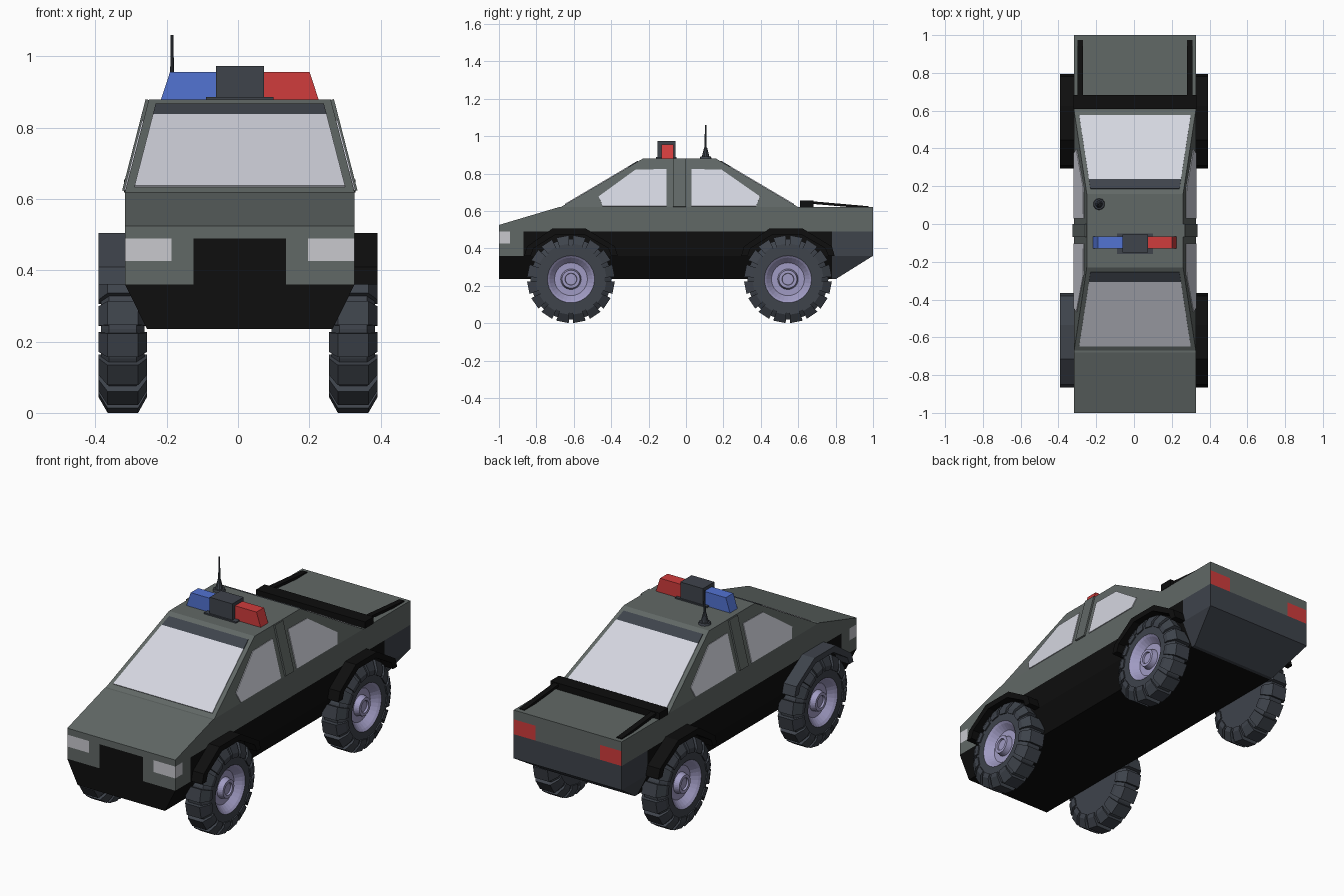
import bpy, bmesh, math
from mathutils import Vector

if "Cube" in bpy.data.objects:
    bpy.data.objects.remove(bpy.data.objects["Cube"])

def lin(c):
    return c / 12.92 if c <= 0.04045 else ((c + 0.055) / 1.055) ** 2.4

def mat(name, r, g, b):
    m = bpy.data.materials.new(name)
    m.diffuse_color = (lin(r / 255), lin(g / 255), lin(b / 255), 1)
    m.use_nodes = True
    m.node_tree.nodes["Principled BSDF"].inputs["Base Color"].default_value = m.diffuse_color
    return m

GREY = mat("body grey", 97, 104, 102)
BLACK = mat("black trim", 14, 14, 14)
SLATE = mat("dark slate", 62, 67, 75)
GLASS = mat("pale glass", 212, 214, 224)
LAMP = mat("headlight white", 200, 200, 206)
RED = mat("red light", 208, 60, 60)
BLUE = mat("blue light", 82, 115, 210)
RIM = mat("lavender rim", 160, 155, 195)
CX = 0.005          # the body sits slightly off centre

def finish(name, bm, *mats):
    bmesh.ops.recalc_face_normals(bm, faces=bm.faces)
    me = bpy.data.meshes.new(name)
    bm.to_mesh(me)
    bm.free()
    ob = bpy.data.objects.new(name, me)
    bpy.context.collection.objects.link(ob)
    for m in mats:
        me.materials.append(m)
    return ob

def prism(name, pts, vec, m):
    """Polygon swept along vec."""
    bm = bmesh.new()
    a = [bm.verts.new(p) for p in pts]
    b = [bm.verts.new(Vector(p) + Vector(vec)) for p in pts]
    n = len(a)
    bm.faces.new(a)
    bm.faces.new(b[::-1])
    for i in range(n):
        bm.faces.new((a[i], a[(i + 1) % n], b[(i + 1) % n], b[i]))
    return finish(name, bm, m)

def plate(name, pts, out, m, t=0.004):
    """Thin panel lying on a surface, raised by t."""
    p = [Vector(q) for q in pts]
    n = (p[1] - p[0]).cross(p[2] - p[0]).normalized()
    if n.dot(Vector(out)) < 0:
        n = -n
    return prism(name, [q - n * 0.003 for q in p], n * (t + 0.003), m)

def box(name, x0, x1, y0, y1, z0, z1, m):
    return prism(name, [(x0, y0, z0), (x1, y0, z0), (x1, y1, z0), (x0, y1, z0)], (0, 0, z1 - z0), m)

def stack(rings):
    """Rectangular rings (z, half width, y front, y back) joined upwards."""
    bm = bmesh.new()
    rows = [[bm.verts.new((CX + sx * w, y, z)) for sx, y in ((-1, a), (1, a), (1, b), (-1, b))]
            for z, w, a, b in rings]
    for lo, hi in zip(rows, rows[1:]):
        for i in range(4):
            bm.faces.new((lo[i], lo[(i + 1) % 4], hi[(i + 1) % 4], hi[i]))
    bm.faces.new(rows[0])
    bm.faces.new(rows[-1])
    bmesh.ops.recalc_face_normals(bm, faces=bm.faces)
    return bm

# Lower body: cut along panel lines, then coloured by position
bm = stack([(0.235, 0.26, -1, 0.80), (0.36, 0.322, -1, 1), (0.49, 0.322, -1, 1),
            (0.525, 0.322, -1, 1), (0.62, 0.322, -0.68, 1)])
cuts = [("y", v) for v in (-0.94, -0.87, 0.78)] + [("z", v) for v in (0.426, 0.57)]
cuts += [("x", CX + v) for v in (-0.192, -0.13, 0.13, 0.192)]
for ax, v in cuts:
    n = Vector([ax == k for k in "xyz"])
    bmesh.ops.bisect_plane(bm, geom=bm.verts[:] + bm.edges[:] + bm.faces[:], plane_co=n * v, plane_no=n)
bm.normal_update()

def body_colour(f):
    c = f.calc_center_median()
    ax, front, back = abs(c.x - CX), f.normal.y < -0.9, f.normal.y > 0.9
    if c.z < 0.36:
        return 2 if c.y > 0.78 else 1
    if c.z < 0.49:
        if c.y > 0.78:
            return 2
        if front and ax < 0.13:
            return 1
        if c.z > 0.426 and ((front and ax > 0.192) or (not front and c.y < -0.94)):
            return 3
        return 0 if c.y < -0.87 else 1
    return 4 if back and c.z < 0.57 and ax > 0.192 else 0

for f in bm.faces:
    f.material_index = body_colour(f)
finish("lower_body", bm, GREY, BLACK, SLATE, LAMP, RED)

# Cabin
finish("cabin", stack([(0.62, 0.322, -0.67, 0.60), (0.88, 0.255, -0.23, 0.16)]), GREY)

def half(z):
    return 0.322 - (z - 0.62) / 0.26 * 0.067

# Windscreens with a slate strip along the top
for name, y0, y1 in (("windscreen", -0.67, -0.23), ("rear_window", 0.60, 0.16)):
    def slope(z0, z1):
        return [(CX + s * (half(z) - 0.023), y0 + (y1 - y0) * (z - 0.62) / 0.26, z)
                for s, z in ((-1, z0), (1, z0), (1, z1), (-1, z1))]
    plate(name, slope(0.634, 0.835), (0, y0, 0.5), GLASS)
    plate(name + "_strip", slope(0.835, 0.865), (0, y0, 0.5), SLATE)

# Side windows and door pillars
FRONT_W = [(-0.467, 0.677), (-0.27, 0.82), (-0.104, 0.823), (-0.104, 0.624), (-0.445, 0.624)]
REAR_W = [(0.03, 0.823), (0.19, 0.823), (0.40, 0.677), (0.53, 0.624), (0.03, 0.624)]
REAR_W = [(0.03, 0.823), (0.19, 0.82), (0.395, 0.677), (0.375, 0.624), (0.03, 0.624)]
PILLAR = [(-0.07, 0.622), (-0.07, 0.878), (0.0, 0.878), (0.0, 0.622)]
for s, side in ((1, "right"), (-1, "left")):
    for name, pts, m, t in (("front_side_window", FRONT_W, GLASS, 0.004),
                            ("rear_side_window", REAR_W, GLASS, 0.004),
                            ("door_pillar", PILLAR, GREY, 0.009)):
        plate(f"{side}_{name}", [(CX + s * half(z), y, z) for y, z in pts], (s, 0, 0.2), m, t)

# Wheels: lathed tyre and rim plus wedge lugs
TYRE = [(0.262, 0.0), (0.262, 0.18), (0.285, 0.216), (0.362, 0.216), (0.385, 0.18), (0.385, 0.126)]
HUB = [(0.385, 0.128), (0.375, 0.115), (0.345, 0.088), (0.345, 0.055), (0.375, 0.048),
       (0.375, 0.032), (0.365, 0.030), (0.365, 0.0)]
LUG = [(0.255, 0.165), (0.255, 0.19), (0.28, 0.235), (0.366, 0.235), (0.392, 0.19), (0.392, 0.165)]

def polar(s, yc, x, r, a):
    return (s * x, yc + r * math.cos(a), 0.235 + r * math.sin(a))

def lathe(name, prof, s, yc, m, n=32):
    bm = bmesh.new()
    rows = [[bm.verts.new(polar(s, yc, x, r, 2 * math.pi * i / n)) for x, r in prof] for i in range(n)]
    for i in range(n):
        a, b = rows[i], rows[(i + 1) % n]
        for j in range(len(prof) - 1):
            bm.faces.new((a[j], a[j + 1], b[j + 1], b[j]))
    bmesh.ops.remove_doubles(bm, verts=bm.verts, dist=1e-5)
    ob = finish(name, bm, m)
    # an open profile: make sure the faces point outwards
    q = max(ob.data.polygons, key=lambda p: p.center.x * s)
    if q.normal.x * s < 0:
        ob.data.flip_normals()

def lugs(name, s, yc, n=16):
    bm = bmesh.new()
    for i in range(n):
        c = 2 * math.pi * (i + 0.5) / n
        ends = [[bm.verts.new(polar(s, yc, x, r, c + d)) for x, r in LUG] for d in (-0.145, 0.145)]
        a, b = ends
        bm.faces.new(a)
        bm.faces.new(b[::-1])
        for j in range(len(LUG)):
            k = (j + 1) % len(LUG)
            bm.faces.new((a[j], a[k], b[k], b[j]))
    finish(name, bm, SLATE)

# Wheel arches, outline relative to the wheel centre
ARCH = [(-0.25, 0.36), (-0.235, 0.41), (-0.1, 0.505), (0.08, 0.505), (0.235, 0.41), (0.25, 0.36),
        (0.215, 0.36), (0.2, 0.40), (0.07, 0.475), (-0.08, 0.475), (-0.2, 0.40), (-0.215, 0.36)]
for s, side in ((1, "right"), (-1, "left")):
    for end, yc in (("front", -0.615), ("rear", 0.545)):
        tag = f"{end}_{side}_"
        lathe(tag + "tyre", TYRE, s, yc, SLATE)
        lathe(tag + "rim", HUB, s, yc, RIM)
        lugs(tag + "tyre_lugs", s, yc)
        colour = SLATE if tag == "front_left_" else BLACK
        prism(tag + "wheel_arch", [(s * 0.3, yc + y, z) for y, z in ARCH], (s * 0.092, 0, 0), colour)

# Roof light bar
box("light_bar_foot", -0.09, 0.10, -0.16, -0.05, 0.875, 0.887, SLATE)
box("light_bar_centre", -0.062, 0.073, -0.152, -0.056, 0.88, 0.974, SLATE)
for name, s, m in (("red_beacon", 1, RED), ("blue_beacon", -1, BLUE)):
    pts = [(0.05, 0.88), (0.221, 0.88), (0.196, 0.956), (0.05, 0.956)]
    prism(name, [(CX + s * x, -0.13, z) for x, z in pts], (0, 0.064, 0), m)

# Antenna
for name, r0, r1, z0, z1 in (("antenna_base", 0.033, 0.028, 0.875, 0.892),
                             ("antenna_cone", 0.02, 0.008, 0.89, 0.94),
                             ("antenna_rod", 0.006, 0.004, 0.93, 1.06)):
    bm = bmesh.new()
    bmesh.ops.create_cone(bm, cap_ends=True, segments=10, radius1=r0, radius2=r1, depth=z1 - z0)
    bmesh.ops.translate(bm, verts=bm.verts, vec=(-0.185, 0.105, (z0 + z1) / 2))
    finish(name, bm, SLATE)

# Boot bar and its two sloping rails
box("boot_bar", CX - 0.325, CX + 0.325, 0.61, 0.683, 0.618, 0.655, BLACK)
for s, side in ((1, "right"), (-1, "left")):
    pts = [(0.67, 0.638), (0.67, 0.652), (0.975, 0.625), (0.975, 0.612)]
    prism(side + "_boot_rail", [(CX + s * 0.29 - 0.015, y, z) for y, z in pts], (0.03, 0, 0), BLACK)
